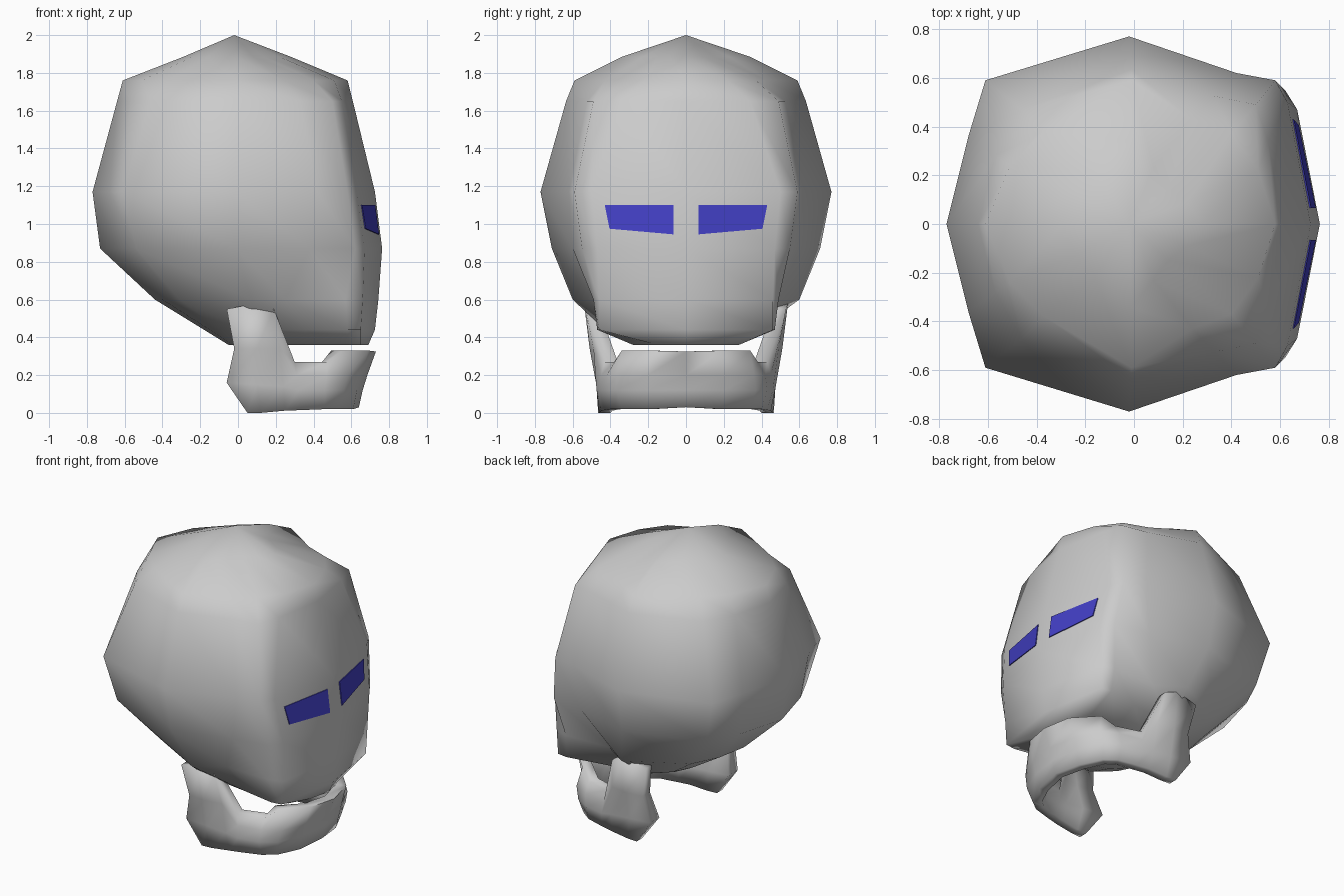
import bpy, math

if "Cube" in bpy.data.objects:
    bpy.data.objects.remove(bpy.data.objects["Cube"])


def make_object(name, verts, faces, angle=0):
    mesh = bpy.data.meshes.new(name)
    mesh.from_pydata(verts, [], faces)
    mesh.validate()
    obj = bpy.data.objects.new(name, mesh)
    bpy.context.collection.objects.link(obj)
    bpy.ops.object.select_all(action='DESELECT')
    obj.select_set(True)
    bpy.context.view_layer.objects.active = obj
    bpy.ops.object.mode_set(mode='EDIT')
    bpy.ops.mesh.select_all(action='SELECT')
    bpy.ops.mesh.normals_make_consistent(inside=False)
    bpy.ops.object.mode_set(mode='OBJECT')
    if angle:
        bpy.ops.object.shade_smooth_by_angle(angle=math.radians(angle))
    return obj


# Cranium: horizontal half rings (z, back x, side points, face centre x)
rings = [
    (0.36, -0.05, (-.03, .06), (0, .12), (.06, .18), (.35, .25), (.58, .28), (.65, .15), 0.69),
    (0.44, -0.18, (-.15, .15), (-.09, .27), (.03, .38), (.36, .43), (.58, .47), (.65, .46), 0.725),
    (0.60, -0.44, (-.40, .21), (-.31, .39), (.07, .60), (.25, .48), (.57, .49), (.66, .46), 0.743),
    (0.87, -0.73, (-.64, .33), (-.54, .54), (-.01, .71), (.38, .60), (.62, .55), (.67, .47), 0.763),
    (1.17, -0.77, (-.68, .36), (-.61, .59), (-.02, .77), (.42, .62), (.58, .59), (.63, .50), 0.725),
    (1.65, -0.64, (-.57, .28), (-.46, .47), (-.01, .635), (.33, .525), (.50, .49), (.55, .34), 0.608),
    (1.76, -0.61, (-.51, .24), (-.37, .38), (-.01, .59), (.24, .43), (.40, .37), (.51, .22), 0.58),
    (1.885, -0.29, (-.24, .13), (-.16, .22), (-.01, .34), (.08, .23), (.14, .15), (.22, .09), 0.28),
]
verts, faces = [], []
for z, back, *side, front in rings:
    loop = [(back, 0)] + side + [(front, 0)] + [(x, -y) for x, y in reversed(side)]
    verts += [(x, y, z) for x, y in loop]
n = 14
for r in range(len(rings) - 1):
    for i in range(n):
        a, b = r * n + i, r * n + (i + 1) % n
        faces.append((a, b, b + n, a + n))
top = len(verts)
verts.append((-0.02, 0, 2.0))
last = (len(rings) - 1) * n
faces += [(last + i, last + (i + 1) % n, top) for i in range(n)]
faces.append(tuple(range(n)))
make_object("cranium", verts, faces, 75)

# Jaw: half sheet of columns from hinge to chin, mirrored and thickened
columns = [
    [(-.06, .53, .55), (-.02, .50, .34), (-.06, .475, .16), (.05, .465, 0)],
    [(.10, .54, .58), (.10, .51, .34), (.10, .475, .15), (.12, .46, 0)],
    [(.19, .53, .55), (.22, .49, .34), (.24, .475, .14), (.25, .45, .012)],
    [(.30, .43, .27), (.31, .45, .20), (.32, .46, .12), (.34, .43, .015)],
    [(.47, .38, .27), (.47, .42, .20), (.46, .43, .12), (.46, .40, .02)],
    [(.55, .34, .33), (.58, .36, .20), (.56, .37, .12), (.54, .34, .02)],
    [(.69, .19, .33), (.65, .20, .20), (.63, .20, .12), (.61, .19, .02)],
    [(.73, 0, .325), (.685, 0, .20), (.66, 0, .12), (.64, 0, .03)],
]
full = columns + [[(x, -y, z) for x, y, z in c] for c in reversed(columns[:-1])]
verts = [p for c in full for p in c]
faces = []
for c in range(len(full) - 1):
    for r in range(3):
        a = c * 4 + r
        faces.append((a, a + 1, a + 5, a + 4))
# Inner wall: pull each column towards the inside of the arch
outer = len(verts)
for c in range(len(full)):
    p, q = full[max(c - 1, 0)][2], full[min(c + 1, len(full) - 1)][2]
    dx, dy = q[0] - p[0], q[1] - p[1]
    d = math.hypot(dx, dy)
    for r, (x, y, z) in enumerate(full[c]):
        t = (.07, .08, .10, .06)[r]
        verts.append((x + dy / d * t, y - dx / d * t, z))
faces += [tuple(i + outer for i in reversed(f)) for f in faces]
end = (len(full) - 1) * 4
for c in range(len(full) - 1):
    for r in (0, 3):
        a = c * 4 + r
        faces.append((a, a + 4, a + 4 + outer, a + outer))
for r in range(3):
    for a in (r, end + r):
        faces.append((a, a + 1, a + 1 + outer, a + outer))
make_object("jaw", verts, faces, 100)

# Eyes: thin blue panels set on the face
blue = bpy.data.materials.new("eye_blue")
blue.diffuse_color = (0.055, 0.05, 0.55, 1)
blue.use_nodes = True
blue.node_tree.nodes["Principled BSDF"].inputs["Base Color"].default_value = blue.diffuse_color
for name, s in (("left_eye", 1), ("right_eye", -1)):
    quad = [(.727, .065, 1.10), (.747, .065, .945), (.677, .405, .975), (.656, .43, 1.10)]
    verts = [(x - d, s * y, z) for d in (0, .02) for x, y, z in quad]
    faces = [(0, 1, 2, 3), (7, 6, 5, 4)]
    faces += [(i, (i + 1) % 4, (i + 1) % 4 + 4, i + 4) for i in range(4)]
    make_object(name, verts, faces).data.materials.append(blue)
